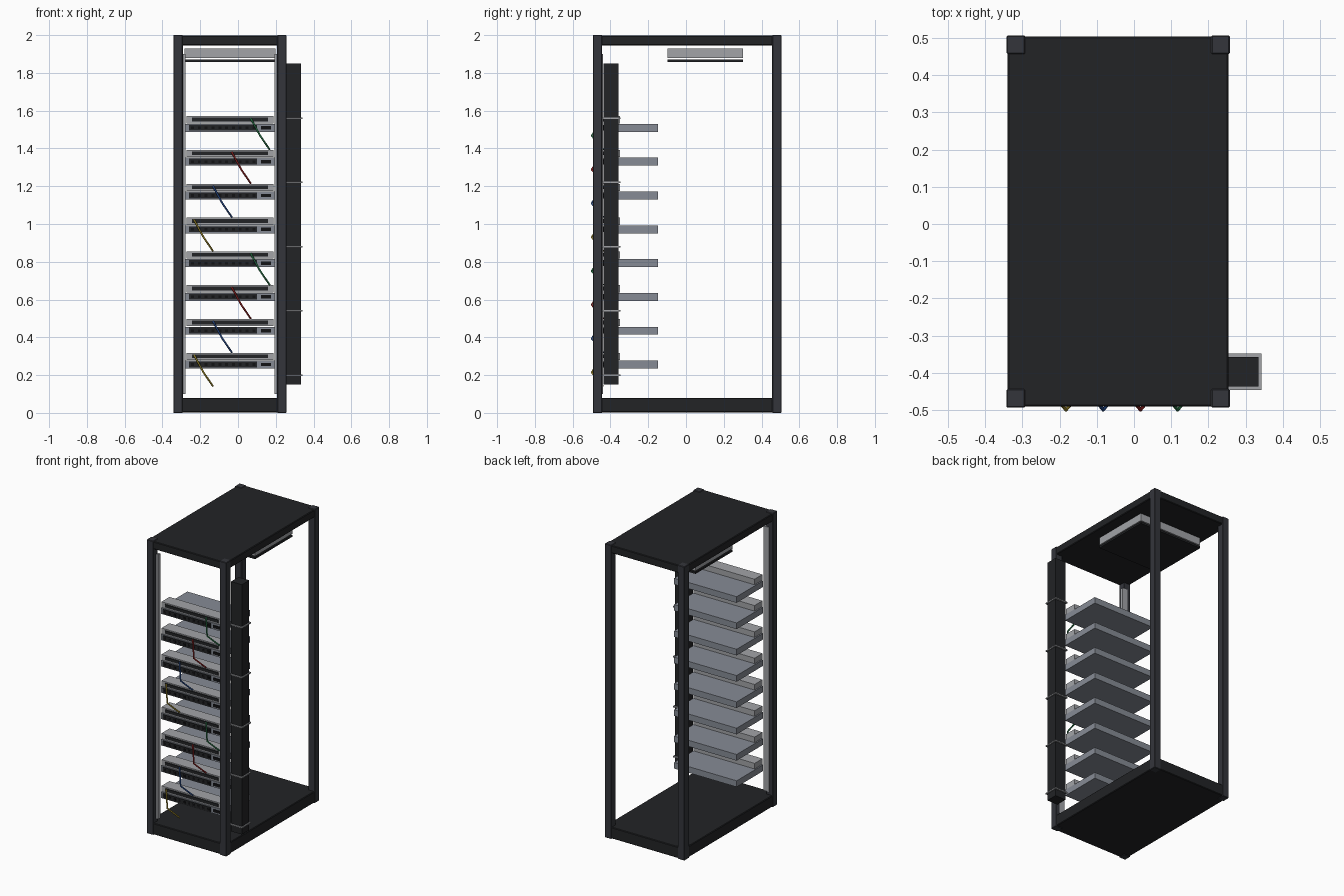
import bpy

if "Cube" in bpy.data.objects:
    bpy.data.objects.remove(bpy.data.objects["Cube"])

CX, CY = -0.0425, 0.0065   # rack centre, shifted left and back by the side cable duct and patch cords


def mat(name, r, g, b):
    m = bpy.data.materials.new(name)
    m.diffuse_color = (r, g, b, 1)
    m.use_nodes = True
    m.node_tree.nodes["Principled BSDF"].inputs["Base Color"].default_value = m.diffuse_color
    return m


FRAME = mat("frame_charcoal", 0.034, 0.036, 0.044)
PANEL = mat("panel_black", 0.016, 0.017, 0.019)
DARK = mat("port_black", 0.006, 0.006, 0.007)
STEEL = mat("steel", 0.36, 0.37, 0.39)
CASE = mat("case_grey", 0.24, 0.26, 0.30)
CORDS = [mat("cord_yellow", 0.30, 0.22, 0.02), mat("cord_blue", 0.02, 0.07, 0.26),
         mat("cord_red", 0.26, 0.015, 0.015), mat("cord_green", 0.02, 0.17, 0.06)]


def box(name, x, y, z, m, bevel=0):
    """Box from (min, max) ranges in rack coordinates."""
    bpy.ops.mesh.primitive_cube_add(size=1, location=(
        sum(x) / 2 + CX, sum(y) / 2 + CY, sum(z) / 2))
    o = bpy.context.object
    o.name = name
    o.scale = (x[1] - x[0], y[1] - y[0], z[1] - z[0])
    bpy.ops.object.transform_apply(location=False, rotation=False, scale=True)
    o.data.materials.append(m)
    if bevel:
        b = o.modifiers.new("bevel", 'BEVEL')
        b.width, b.segments = bevel, 1
    return o


def cord(name, pts, m):
    c = bpy.data.curves.new(name, 'CURVE')
    c.dimensions = '3D'
    c.bevel_depth, c.bevel_resolution = 0.005, 1
    c.use_fill_caps = True
    s = c.splines.new('POLY')
    s.points.add(len(pts) - 1)
    for p, (x, y, z) in zip(s.points, pts):
        p.co = (x + CX, y + CY, z, 1)
    c.materials.append(m)
    bpy.context.collection.objects.link(bpy.data.objects.new(name, c))


# Corner posts
for sx in (-1, 1):
    for sy in (-1, 1):
        box("corner_post", (sx * 0.275 - 0.025, sx * 0.275 + 0.025),
            (sy * 0.475 - 0.025, sy * 0.475 + 0.025), (0, 2), FRAME, 0.003)
    # Front mounting rails
    box("mounting_rail", (sx * 0.255 - 0.02, sx * 0.255 + 0.02),
        (-0.468, -0.446), (0.1, 1.9), STEEL)

# Roof and base
box("roof_panel", (-0.297, 0.297), (-0.497, 0.497), (1.945, 1.997), PANEL, 0.004)
box("base_panel", (-0.297, 0.297), (-0.497, 0.497), (0.003, 0.08), PANEL, 0.004)

# Fan tray under the roof
box("fan_tray", (-0.24, 0.24), (-0.105, 0.295), (1.878, 1.93), STEEL)
box("fan_tray_grille", (-0.24, 0.24), (-0.105, 0.295), (1.858, 1.87), PANEL)

# Equipment stack: switch, patch panel and one cord per level
for i in range(8):
    z = 0.256 + 0.179 * i
    box("switch_body", (-0.235, 0.235), (-0.44, -0.155), (z - 0.021, z + 0.021), CASE)
    box("switch_port_strip", (-0.217, 0.143), (-0.446, -0.43), (z - 0.015, z + 0.016), PANEL)
    for k in range(10):
        px = -0.198 + 0.036 * k
        box("switch_port", (px - 0.008, px + 0.008), (-0.448, -0.44), (z - 0.007, z + 0.007), DARK)
    box("switch_uplink", (0.163, 0.217), (-0.446, -0.43), (z - 0.009, z + 0.009), DARK)
    box("patch_panel", (-0.23, 0.23), (-0.44, -0.355), (z + 0.024, z + 0.062), STEEL)
    box("patch_port_strip", (-0.2, 0.2), (-0.446, -0.43), (z + 0.034, z + 0.054), PANEL)
    x = -0.19 + 0.1 * (i % 4)
    cord("patch_cord", [(x, -0.446, z + 0.05), (x + 0.05, -0.506, z - 0.042),
                        (x + 0.1, -0.446, z - 0.115)], CORDS[i % 4])

# Vertical cable duct with retaining bands
box("cable_duct", (0.296, 0.377), (-0.443, -0.364), (0.15, 1.85), PANEL)
for i in range(5):
    z = 0.2 + 0.34 * i
    box("duct_band", (0.288, 0.3845), (-0.452, -0.354), (z - 0.004, z + 0.004), STEEL)
